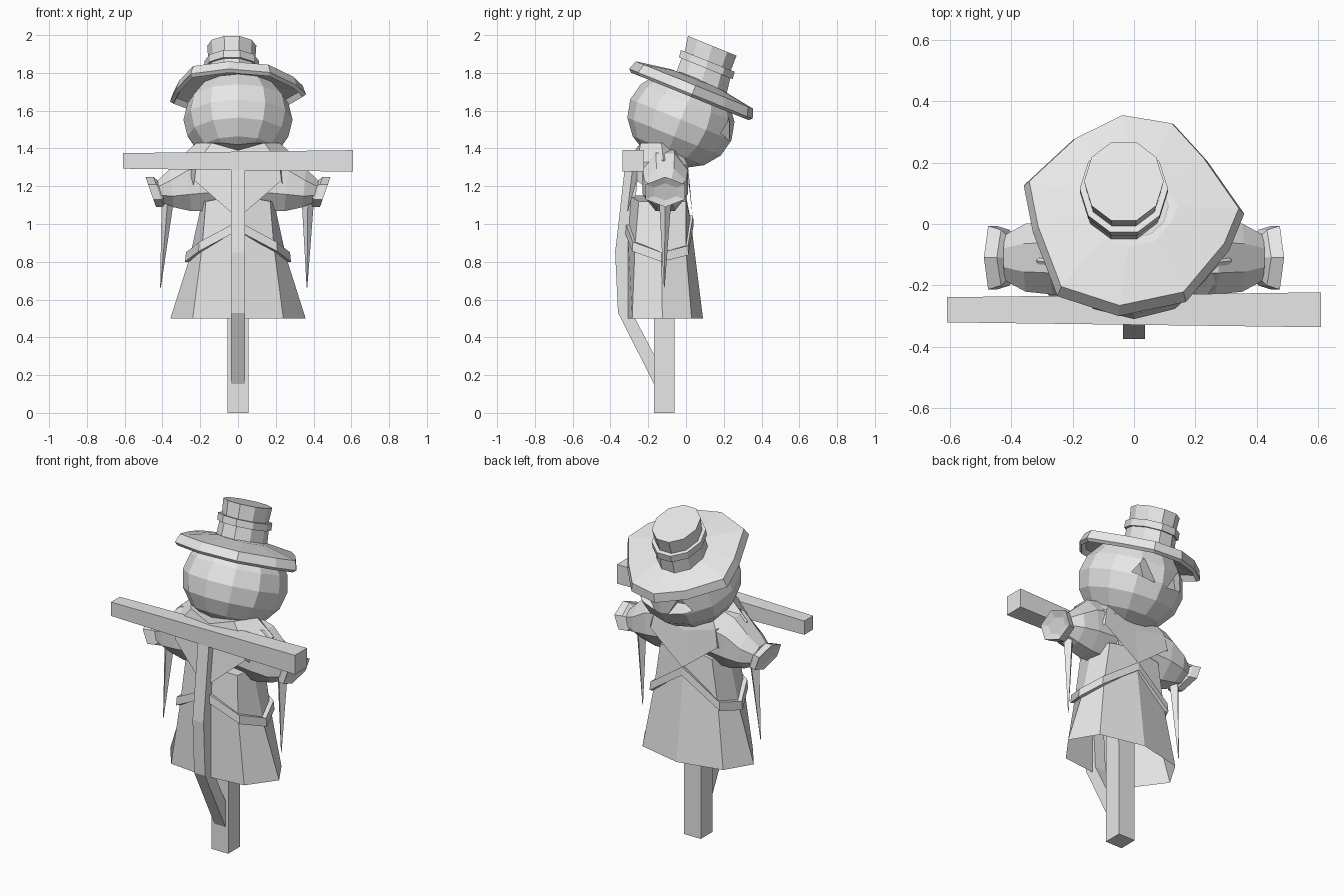
import bpy
import bmesh
from math import sin, cos, pi, radians
from mathutils import Matrix, Vector

default_cube = bpy.data.objects.get("Cube")
if default_cube:
    bpy.data.objects.remove(default_cube, do_unlink=True)

grey = bpy.data.materials.new("plain_grey")
grey.use_nodes = True
grey_value = (0.8, 0.8, 0.8, 1.0)
grey.diffuse_color = grey_value
grey.node_tree.nodes["Principled BSDF"].inputs["Base Color"].default_value = grey_value


def finish(name, bm, matrix=None):
    """Turn a bmesh into a flat shaded object."""
    bmesh.ops.recalc_face_normals(bm, faces=bm.faces[:])
    if matrix is not None:
        bmesh.ops.transform(bm, matrix=matrix, verts=bm.verts[:])
    mesh = bpy.data.meshes.new(name)
    bm.to_mesh(mesh)
    bm.free()
    mesh.materials.append(grey)
    obj = bpy.data.objects.new(name, mesh)
    bpy.context.collection.objects.link(obj)
    return obj


def loft(name, rings, cap_start=True, cap_end=True, closed=False, matrix=None):
    """Skin a surface over rings that have equal point counts."""
    bm = bmesh.new()
    loops = [[bm.verts.new(p) for p in ring] for ring in rings]
    pairs = list(zip(loops, loops[1:]))
    if closed:
        pairs.append((loops[-1], loops[0]))
    for low, high in pairs:
        for i in range(len(low)):
            j = (i + 1) % len(low)
            bm.faces.new((low[i], low[j], high[j], high[i]))
    if cap_start and not closed:
        bm.faces.new(loops[0])
    if cap_end and not closed:
        bm.faces.new(loops[-1])
    return finish(name, bm, matrix)


def mirrored(half):
    """Complete a ring from its +x half; the ends lie on the centre plane."""
    return half + [(-x, y, z) for x, y, z in half[-2:0:-1]]


def ellipse(rx, ry, z, sides, x=0.0, y=0.0):
    angles = [2 * pi * i / sides for i in range(sides)]
    return [(x + rx * cos(a), y + ry * sin(a), z) for a in angles]


def side_prism(name, profile, half_width):
    """Extrude a y-z profile across x."""
    return loft(name, [[(x, y, z) for y, z in profile] for x in (-half_width, half_width)])


# Wooden frame: post, bent rear strut and tapered crossbeam
side_prism("post", [(-0.17, 0), (-0.06, 0), (-0.065, 1.3), (-0.165, 1.3)], 0.055)
side_prism("rear_strut", [(-0.165, 0.145), (-0.36, 0.53), (-0.375, 0.85), (-0.325, 1.29),
                          (-0.25, 1.29), (-0.3, 0.85), (-0.28, 0.52), (-0.165, 0.3)], 0.036)


def beam_end(x, half):
    return [(x, -0.28 + dy * half, 1.334 + dz * half)
            for dy, dz in ((-1, -1), (1, -1), (1, 1), (-1, 1))]


loft("crossbeam", [beam_end(-0.61, 0.041), beam_end(0.61, 0.057)])

# Coat: open skirt, waist dipping at the sides, narrow chest
hem = mirrored([(0, 0.09, 0.5), (0.265, 0.03, 0.5), (0.358, -0.125, 0.5),
                (0.24, -0.285, 0.5), (0, -0.31, 0.5)])
waist = mirrored([(0, 0.025, 1.02), (0.21, 0.0, 0.86), (0.255, -0.13, 0.825),
                  (0.19, -0.27, 0.88), (0, -0.31, 0.99)])
chest = mirrored([(0, 0.0, 1.15), (0.17, 0.0, 1.12), (0.19, -0.13, 1.12),
                  (0.17, -0.25, 1.12), (0, -0.3, 1.15)])
loft("coat", [hem, waist, chest], cap_start=False)


def belt_ring(grow, lift):
    return [(x * (1 + grow), -0.13 + (y + 0.13) * (1 + grow), z + lift) for x, y, z in waist]


loft("belt", [belt_ring(-0.05, -0.025), belt_ring(0.1, -0.025),
              belt_ring(0.08, 0.025), belt_ring(-0.05, 0.025)], closed=True)

# Cape with a pointed hem at front and back
cape_neck = mirrored([(0, -0.01, 1.38), (0.14, -0.03, 1.4), (0.22, -0.13, 1.43),
                      (0.14, -0.24, 1.43), (0, -0.27, 1.39)])
cape_shoulder = mirrored([(0, 0.01, 1.25), (0.2, 0.01, 1.31), (0.32, -0.12, 1.34),
                          (0.22, -0.26, 1.32), (0, -0.29, 1.28)])
cape_hem = mirrored([(0, 0.035, 1.04), (0.22, 0.02, 1.21), (0.26, -0.12, 1.12),
                     (0.23, -0.26, 1.23), (0, -0.32, 1.03)])
loft("cape", [cape_hem, cape_shoulder, cape_neck], cap_start=False)


# Wide sleeves, leaning cuffs and long straw points
def arm_ring(side, x, z, ry, rz, sides, lean):
    ring = []
    for i in range(sides):
        a = 2 * pi * i / sides + pi / sides
        dz = rz * sin(a)
        ring.append((side * (x + lean * dz), -0.11 + ry * cos(a), z + dz))
    return ring


for side, label, tip_x in ((1, "left", 0.365), (-1, "right", 0.41)):
    loft(label + "_sleeve", [arm_ring(side, x, z, ry, rz, 8, 0.1) for x, z, ry, rz in
                             ((0.12, 1.24, 0.125, 0.185), (0.26, 1.22, 0.13, 0.165),
                              (0.35, 1.19, 0.12, 0.11), (0.42, 1.175, 0.08, 0.06))])
    loft(label + "_cuff", [arm_ring(side, x, 1.17, ry, rz, 6, 0.35) for x, ry, rz in
                           ((0.395, 0.07, 0.05), (0.42, 0.105, 0.08),
                            (0.462, 0.12, 0.08), (0.45, 0.07, 0.045))])
    loft(label + "_straw", [ellipse(0.034, 0.034, 1.15, 4, side * 0.37, -0.11),
                            ellipse(0.002, 0.002, 0.665, 4, side * tip_x, -0.115)])

# Squashed pumpkin head, nodding toward +y
nod = Matrix.Rotation(radians(-22), 4, "X")
head_frame = Matrix.Translation((0, -0.027, 1.552)) @ nod
bm = bmesh.new()
bmesh.ops.create_uvsphere(bm, u_segments=12, v_segments=8, radius=1)
bmesh.ops.scale(bm, vec=Vector((0.289, 0.289, 0.25)), verts=bm.verts[:])
head = finish("head", bm, head_frame)

# Carved triangular eyes
cutters = []
for side, label in ((1, "left_eye"), (-1, "right_eye")):
    shape = [(side * x, z) for x, z in ((0.04, -0.01), (0.17, 0.01), (0.12, 0.11))]
    cutter = loft(label + "_cutter", [[(x, y, z) for x, z in shape] for y in (0.18, 0.4)],
                  matrix=head_frame)
    cut = head.modifiers.new(label, "BOOLEAN")
    cut.operation = "DIFFERENCE"
    cut.solver = "EXACT"
    cut.object = cutter
    cutters.append(cutter)
carved = bpy.data.meshes.new_from_object(
    head.evaluated_get(bpy.context.evaluated_depsgraph_get()))
head.modifiers.clear()
head.data = carved
for cutter in cutters:
    bpy.data.objects.remove(cutter, do_unlink=True)

# Hat: uneven drooping brim, off-centre crown with a raised band
hat_frame = Matrix.Translation((0, 0.05, 1.755)) @ nod
brim_outline = [(-0.36, 0.11), (-0.2, 0.27), (-0.04, 0.355), (0.13, 0.325), (0.24, 0.195),
                (0.36, 0.01), (0.31, -0.12), (0.17, -0.3), (-0.05, -0.35), (-0.25, -0.28),
                (-0.33, -0.055)]
loft("hat_brim", [[(x * s, y * s, z) for x, y in brim_outline] for s, z in
                  ((0.3, -0.02), (0.9, -0.055), (0.95, -0.085),
                   (1.0, -0.07), (0.95, -0.02), (0.4, 0.012))], matrix=hat_frame)
loft("hat_crown", [ellipse(r, r * 1.12, z, 10, -0.033, y) for r, z, y in
                   ((0.137, -0.02, 0.035), (0.131, 0.085, 0.025), (0.144, 0.085, 0.025),
                    (0.144, 0.125, 0.02), (0.124, 0.125, 0.02), (0.13, 0.208, 0.012))],
     matrix=hat_frame)
